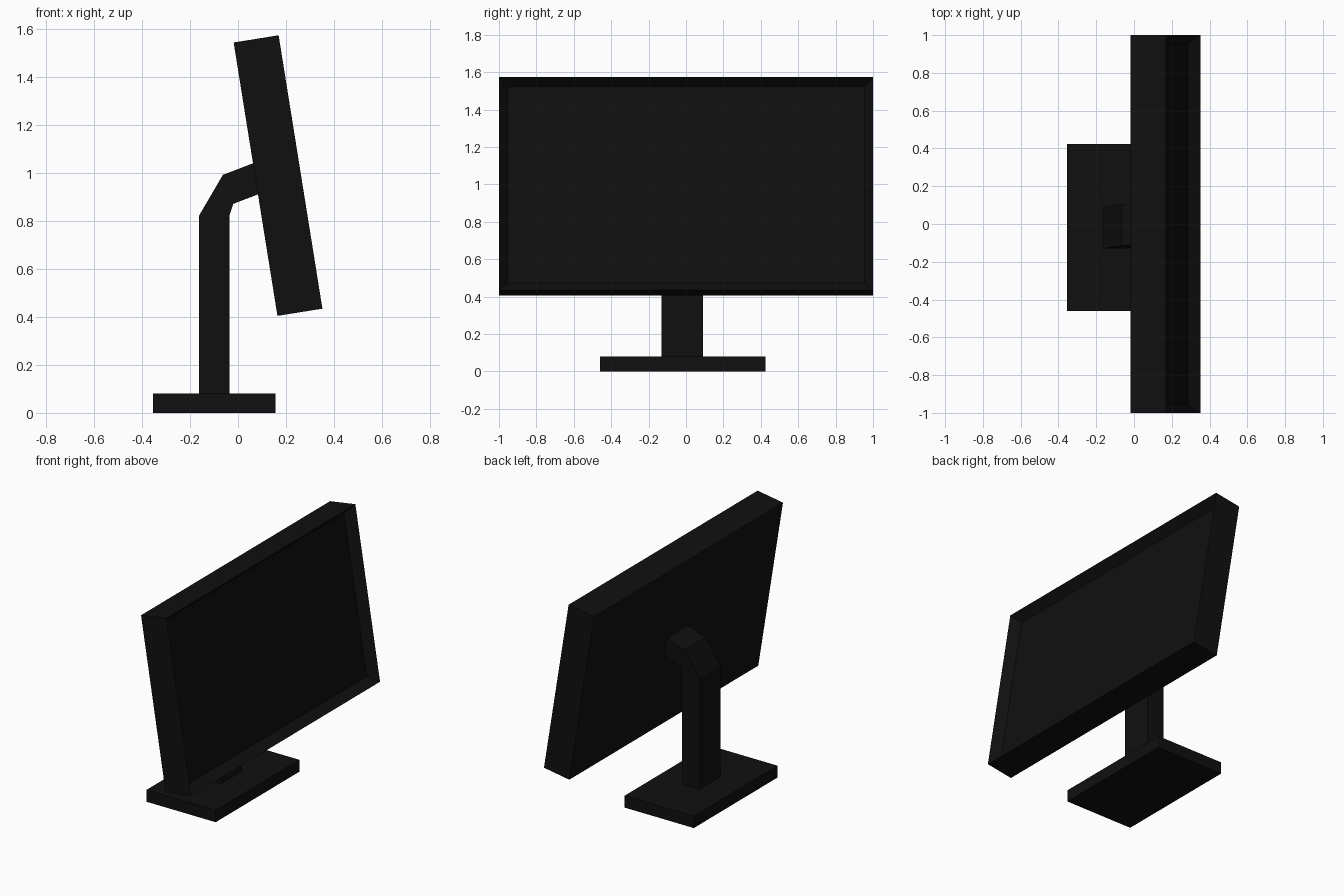
import bpy, bmesh, math
from mathutils import Matrix

if "Cube" in bpy.data.objects:
    bpy.data.objects.remove(bpy.data.objects["Cube"])

black = bpy.data.materials.new("black_plastic")
black.diffuse_color = (0.005, 0.005, 0.005, 1)
black.use_nodes = True
black.node_tree.nodes["Principled BSDF"].inputs["Base Color"].default_value = black.diffuse_color


def add_object(name, bm):
    bmesh.ops.recalc_face_normals(bm, faces=bm.faces)
    mesh = bpy.data.meshes.new(name)
    bm.to_mesh(mesh)
    bm.free()
    mesh.materials.append(black)
    ob = bpy.data.objects.new(name, mesh)
    bpy.context.collection.objects.link(ob)
    return ob


def box(size, centre=(0, 0, 0)):
    bm = bmesh.new()
    bmesh.ops.create_cube(bm, size=1, matrix=Matrix.Translation(centre) @ Matrix.Diagonal((*size, 1)))
    return bm


# Screen housing: front face inset as a bezel, then pushed back
bm = box((0.19, 2.0, 1.155))
bm.faces.ensure_lookup_table()
front = max(bm.faces, key=lambda f: f.calc_center_median().x)
bmesh.ops.inset_region(bm, faces=[front], thickness=0.066)
for v in front.verts:
    v.co.x -= 0.06
screen = add_object("screen", bm)
screen.location = (0.167, 0, 0.99)
screen.rotation_euler = (0, math.radians(-9.1), 0)

# Base plate
add_object("base", box((0.512, 0.885, 0.08), (-0.099, -0.018, 0.04)))

# Neck: rings of (rear x, z, y centre), (front x, z, y centre), bent towards the screen
half_width = 0.11
rings = [
    ((-0.163, 0.07, -0.02), (-0.035, 0.07, -0.02)),
    ((-0.163, 0.822, -0.02), (-0.035, 0.825, -0.02)),
    ((-0.063, 0.993, -0.005), (-0.02, 0.872, -0.015)),
    ((0.075, 1.046, 0), (0.10, 0.918, 0)),
]
bm = bmesh.new()
loops = []
for (xa, za, ya), (xb, zb, yb) in rings:
    loops.append([bm.verts.new(p) for p in (
        (xa, ya - half_width, za), (xa, ya + half_width, za),
        (xb, yb + half_width, zb), (xb, yb - half_width, zb))])
for a, b in zip(loops, loops[1:]):
    for i in range(4):
        j = (i + 1) % 4
        bm.faces.new((a[i], a[j], b[j], b[i]))
bm.faces.new(loops[0])
bm.faces.new(loops[-1])
add_object("neck", bm)
